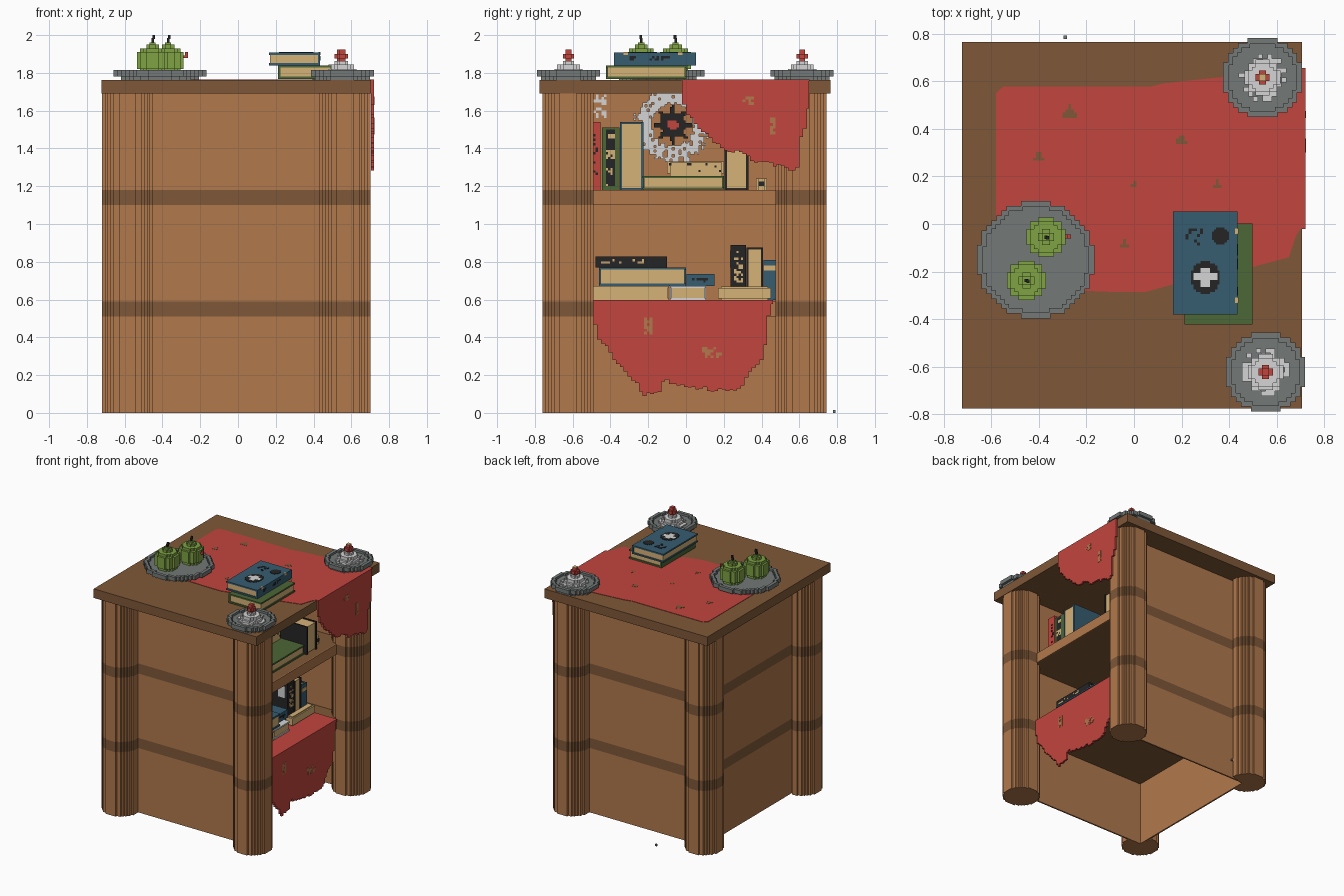
import bpy, bmesh, math, random

random.seed(4)
if "Cube" in bpy.data.objects:
    bpy.data.objects.remove(bpy.data.objects["Cube"])

# Palette (sRGB, stored as linear)
PALETTE = {"wood": (177, 120, 76), "dark_wood": (127, 88, 56), "red": (194, 69, 61),
           "grey": (115, 121, 119), "pale_grey": (213, 213, 213), "apple_green": (126, 162, 68),
           "book_green": (76, 103, 54), "blue": (54, 93, 113), "cream": (214, 178, 119),
           "black": (38, 37, 38)}
MATS, IDX = [], {}
for i, (key, rgb) in enumerate(PALETTE.items()):
    lin = [((c / 255 + 0.055) / 1.055) ** 2.4 for c in rgb] + [1]
    m = bpy.data.materials.new(key)
    m.use_nodes = True
    m.diffuse_color = lin
    m.node_tree.nodes["Principled BSDF"].inputs["Base Color"].default_value = lin
    MATS.append(m)
    IDX[key] = i


def prism(bm, pts, a, b, mat, axis=2):
    """Extrude a 2D outline from a to b along an axis."""
    def place(p, d):
        return (d, p[0], p[1]) if axis == 0 else (p[0], p[1], d)
    lo = [bm.verts.new(place(p, a)) for p in pts]
    hi = [bm.verts.new(place(p, b)) for p in pts]
    n = len(pts)
    faces = [bm.faces.new(lo[::-1]), bm.faces.new(hi)]
    faces += [bm.faces.new((lo[i], lo[(i + 1) % n], hi[(i + 1) % n], hi[i])) for i in range(n)]
    for f in faces:
        f.material_index = IDX[mat]


def finish(bm, name):
    bmesh.ops.recalc_face_normals(bm, faces=bm.faces)
    me = bpy.data.meshes.new(name)
    used = sorted({f.material_index for f in bm.faces})
    for f in bm.faces:
        f.material_index = used.index(f.material_index)
    bm.to_mesh(me)
    bm.free()
    for i in used:
        me.materials.append(MATS[i])
    bpy.context.collection.objects.link(bpy.data.objects.new(name, me))


def boxes(name, *parts):
    bm = bmesh.new()
    for lo, hi, mat in parts:
        prism(bm, [(lo[0], lo[1]), (hi[0], lo[1]), (hi[0], hi[1]), (lo[0], hi[1])], lo[2], hi[2], mat)
    finish(bm, name)


def stepped_circle(r, c):
    """Outline of a circle snapped to square cells of size c."""
    n = max(1, round(r / c))
    quad = []
    for i in range(n):
        w = c * max(1, round(math.sqrt(n * n - (i + 0.5) ** 2)))
        quad += [(w, i * c), (w, (i + 1) * c)]
    pts = []
    for k in range(4):
        for x, y in quad:
            p = [(x, y), (-y, x), (-x, -y), (y, -x)][k]
            if not pts or math.dist(p, pts[-1]) > 1e-5:
                pts.append(p)
    return pts


def stack(name, x, y, layers, c=0.02, clip=None):
    """Stepped discs piled up: (radius, bottom, top, material)."""
    bm = bmesh.new()
    for r, z0, z1, mat in layers:
        pts = [(x + p, y + q) for p, q in stepped_circle(r, c)]
        if clip:
            pts = list(dict.fromkeys(clip(p) for p in pts))
        prism(bm, pts, z0, z1, mat)
    finish(bm, name)


def cells(name, axis, depth, u, v, c, rule, t=0.008):
    """Thin plates on a grid; rule(u, v) gives a material or None."""
    bm = bmesh.new()
    for i in range(round((u[1] - u[0]) / c)):
        for j in range(round((v[1] - v[0]) / c)):
            a, b = u[0] + i * c, v[0] + j * c
            mat = rule(a + c / 2, b + c / 2)
            if mat:
                prism(bm, [(a, b), (a + c, b), (a + c, b + c), (a, b + c)], depth, depth + t, mat, axis)
    finish(bm, name)


def spots(name, axis, depth, u, v, mat, chance=0.4, c=0.012):
    cells(name, axis, depth, u, v, c, lambda a, b: mat if random.random() < chance else None, 0.004)


def book(name, lo, hi, thick, spine, mat):
    """Two covers, a spine on the +x or -x side, and inset pages."""
    t = 0.012
    low, high = list(hi), list(lo)
    low[thick], high[thick] = lo[thick] + t, hi[thick] - t
    s_lo, s_hi = list(lo), list(hi)
    p_lo, p_hi = [a + 0.007 for a in lo], [a - 0.007 for a in hi]
    if spine > 0:
        s_lo[0] = hi[0] - t
    else:
        s_hi[0] = lo[0] + t
    p_lo[thick], p_hi[thick] = low[thick], high[thick]
    boxes(name, (lo, low, mat), (high, hi, mat), (s_lo, s_hi, mat), (p_lo, p_hi, "cream"))


def drape(name, x0, x1, top, profile, step=0.02):
    """Hanging cloth with a ragged stepped hem."""
    y, end = profile[0][0], profile[-1][0]
    pts = [(end, top), (y, top)]
    while y < end - 1e-4:
        y2 = min(y + step, end)
        mid = (y + y2) / 2
        for (ya, za), (yb, zb) in zip(profile, profile[1:]):
            if ya <= mid <= yb:
                z = za + (zb - za) * (mid - ya) / (yb - ya) + random.uniform(-0.012, 0.012)
        pts += [(y, z), (y2, z)]
        y = y2
    bm = bmesh.new()
    prism(bm, pts, x0, x1, "red", 0)
    finish(bm, name)


# Cabinet: posts, walls and shelves, with dark bands at shelf height
BANDS = [(0, .51, "wood"), (.51, .59, "dark_wood"), (.59, 1.10, "wood"),
         (1.10, 1.18, "dark_wood"), (1.18, 1.69, "wood")]
WALL_X, WALL_FRONT, WALL_BACK = -.56, -.595, .58   # inner faces of the room
for px, sx in ((-.585, "left"), (.567, "right")):
    for py, sy in ((-.625, "front"), (.608, "back")):
        # posts at the closed side do not reach into the room
        def clip(p, s=1 if py < 0 else -1, cy=WALL_FRONT if py < 0 else WALL_BACK):
            return (WALL_X, cy) if p[0] > WALL_X and (p[1] - cy) * s > 0 else p
        stack(f"{sy}_{sx}_post", px, py, [(.135, a, b, m) for a, b, m in BANDS], .015,
              clip if px < 0 else None)
T = .012
for name, x0, x1, y0, y1 in (("front_wall", WALL_X - T, .565, WALL_FRONT - T, WALL_FRONT),
                             ("back_wall", WALL_X - T, .565, WALL_BACK, WALL_BACK + T),
                             ("side_wall", WALL_X - T, WALL_X, WALL_FRONT, WALL_BACK)):
    boxes(name, *[((x0, y0, a), (x1, y1, b), m) for a, b, m in BANDS])
boxes("top_board", ((-.722, -.775, 1.69), (.705, .765, 1.762), "dark_wood"))
for name, z in (("lower_shelf", .51), ("upper_shelf", 1.10)):
    boxes(name, ((WALL_X, WALL_FRONT, z), (.522, WALL_BACK, z + .08), "dark_wood"),
          ((.522, -.55, z), (.53, .54, z + .08), "wood"))

# Cloth on the top, with a hanging corner and worn holes
bm = bmesh.new()
prism(bm, [(-.58, -.2), (-.5, -.27), (-.1, -.285), (.05, -.285), (.16, -.255), (.3, -.21), (.5, -.18),
           (.65, -.14), (.68, -.05), (.7, -.02), (.72, 0), (.72, .655), (.6, .65), (.4, .62), (.25, .605),
           (.12, .59), (.07, .577), (-.55, .577), (-.58, .55)], 1.758, 1.765, "red")
finish(bm, "top_cloth")
drape("hanging_cloth", .705, .72, 1.764, [(-.02, 1.68), (0, 1.6), (.08, 1.5), (.13, 1.45), (.2, 1.4),
      (.3, 1.37), (.37, 1.33), (.5, 1.31), (.58, 1.28), (.6, 1.34), (.61, 1.45), (.64, 1.52), (.65, 1.7)])
for i, (x, y, r) in enumerate(((-.27, .475, .03), (-.4, .29, .024), (.2, .36, .024), (0, .17, .014),
                               (.35, .17, .018), (-.04, -.08, .018))):
    cells(f"cloth_hole_{i}", 2, 1.764, (x - r, x + r), (y - r, y + r), .012,
          lambda a, b: "dark_wood" if abs(a - x) < (r - b + y) * .6 else None, .002)

# Cloth over the lower shelf
boxes("shelf_cloth", ((-.2, -.49, .588), (.545, .46, .597), "red"))
drape("shelf_cloth_fall", .53, .545, .597, [(-.49, .52), (-.46, .38), (-.43, .36), (-.38, .28), (-.3, .2),
      (-.22, .1), (-.14, .11), (-.12, .17), (.05, .13), (.2, .12), (.28, .13), (.34, .21), (.4, .27),
      (.42, .37), (.44, .52), (.46, .58)])
for i, (x, y, z, w, h) in enumerate(((.72, .33, 1.655, .06, .05), (.72, .46, 1.52, .03, .09),
                                     (.545, -.2, .46, .045, .09), (.545, .14, .32, .11, .06))):
    spots(f"fall_hole_{i}", 0, x - .002, (y - w / 2, y + w / 2), (z - h / 2, z + h / 2), "wood", .6, .015)


# Plates with a raised rim
def plate(name, x, y, r, c):
    stack(name, x, y, [(r * .82, 1.762, 1.782, "grey"), (r, 1.782, 1.797, "grey")], c)
    bm = bmesh.new()
    outer = stepped_circle(r, c)
    f = (r - .025) / r
    for (ax, ay), (bx, by) in zip(outer, outer[1:] + outer[:1]):
        prism(bm, [(x + ax, y + ay), (x + bx, y + by), (x + bx * f, y + by * f), (x + ax * f, y + ay * f)],
              1.797, 1.814, "grey")
    finish(bm, name + "_rim")


plate("apple_plate", -.413, -.15, .247, .0206)

# Melted candles on small plates
for name, x, y, tip in (("back_candle", .54, .615, "cream"), ("front_candle", .553, -.622, "red")):
    plate(name + "_plate", x, y, .166, .0208)
    stack(name, x, y, [(.08, 1.795, 1.82, "pale_grey"), (.06, 1.82, 1.845, "pale_grey"),
                       (.03, 1.845, 1.862, "pale_grey"), (.018, 1.862, 1.875, "red"),
                       (.03, 1.875, 1.9, "red"), (.016, 1.9, 1.922, "red"), (.015, 1.922, 1.925, tip)], .015)
    cells(name + "_drips", 2, 1.797, (x - .1, x + .1), (y - .1, y + .1), .02,
          lambda a, b: "pale_grey" if math.hypot(a - x, b - y) < .1 and random.random() < .6 else None)

# Green fruit with dark stems and a worm
for name, x, y in (("right_apple", -.37, -.055), ("left_apple", -.452, -.237)):
    stack(name, x, y, [(.06, 1.797, 1.82, "apple_green"), (.083, 1.82, 1.91, "apple_green"),
                       (.068, 1.91, 1.93, "apple_green"), (.04, 1.93, 1.95, "apple_green"),
                       (.016, 1.95, 1.962, "apple_green")], .0165)
    boxes(name + "_stem", ((x - .007, y - .007, 1.96), (x + .007, y + .007, 1.985), "black"),
          ((x, y - .01, 1.98), (x + .013, y + .004, 2.0), "black"))
boxes("worm", ((-.295, -.06, 1.88), (-.27, -.045, 1.893), "red"),
      ((-.28, -.06, 1.88), (-.265, -.045, 1.91), "red"))

# Books on the top
book("green_top_book", (.212, -.423, 1.768), (.498, .003, 1.84), 2, -1, "book_green")
book("blue_top_book", (.163, -.38, 1.84), (.435, .052, 1.908), 2, 1, "blue")
stack("cover_moon", .363, -.05, [(.037, 1.907, 1.911, "black")], .009)


def emblem(a, b):
    a, b = abs(a - .3), b + .225
    if (a < .02 and -.045 < b < .04) or (a < .046 and abs(b - .005) < .016):
        return "pale_grey"
    return "black" if math.hypot(a, b * .85) < .06 else None


cells("cover_emblem", 2, 1.907, (.23, .37), (-.305, -.145), .01, emblem, .004)
spots("cover_marks", 2, 1.907, (.205, .29), (-.09, -.02), "black", .25)
spots("top_spine_marks", 0, .432, (-.3, -.08), (1.865, 1.89), "black", .4)
boxes("cover_corners", *[((.425, y - .012, 1.895), (.438, y + .012, 1.911), "cream") for y in (-.32, -.03)])

# Upper shelf: books and scrolls
S = 1.18
book("red_book", (.07, -.53, S), (.39, -.453, 1.54), 1, 1, "red")
book("green_book", (.07, -.445, S), (.39, -.352, 1.51), 1, 1, "book_green")
book("blue_book", (.02, -.35, S), (.39, -.225, 1.54), 1, -1, "blue")
book("flat_green_book", (.12, -.23, S + .002), (.44, .2, 1.255), 2, -1, "book_green")
boxes("cream_scroll", ((.17, -.1, 1.268), (.23, .2, 1.332), "cream"), ((.16, -.085, 1.255), (.24, .19, 1.325), "cream"))
book("black_book", (.12, .205, S), (.46, .33, 1.4), 1, -1, "black")
stack("small_scroll", .39, .4, [(.03, S, 1.24, "cream")], .015)
boxes("scroll_core", ((.418, .385, 1.2), (.424, .415, 1.225), "black"))
cells("green_spine_stripe", 0, .389, (-.424, -.376), (1.2, 1.5), .012,
      lambda a, b: "cream" if math.sin(b * 70) > .2 and random.random() < .7 else "black", .004)
spots("red_spine_marks", 0, .389, (-.49, -.465), (1.2, 1.5), "black", .18)
spots("scroll_marks", 0, .239, (-.09, .19), (1.275, 1.32), "black", .06)


# Cobweb and spider on the inside wall
def web(a, b):
    r, t = math.hypot(a + .07, b - 1.525), math.atan2(b - 1.525, a + .07)
    if r < .028:
        return "red"
    if r < .065 + .04 * max(0, math.cos(8 * t)):
        return "black"
    return "pale_grey" if .11 < r < .175 + random.uniform(0, .04) and random.random() < .88 else None


cells("spider_web", 0, WALL_X, (-.29, .14), (1.32, 1.69), .012, web)
spots("corner_web", 0, WALL_X, (-.49, -.42), (1.56, 1.68), "pale_grey", .5, .014)

# Lower shelf: books and scroll
S = .597
book("large_flat_book", (.0, -.5, S), (.38, -.09, .672), 2, -1, "cream")
book("grey_flat_book", (.0, -.085, S), (.38, .105, .672), 2, -1, "pale_grey")
book("blue_flat_book", (.05, -.46, .672), (.37, 0, .77), 2, -1, "blue")
book("black_flat_book", (.07, -.48, .77), (.35, -.1, .828), 2, 1, "black")
book("small_blue_book", (.05, .003, .672), (.33, .152, .735), 2, 1, "blue")
boxes("long_scroll", ((.3, .17, .605), (.36, .45, .66), "cream"), ((.31, .185, S), (.35, .435, .668), "cream"))
book("black_tall_book", (-.0, .235, S), (.27, .318, .89), 1, 1, "black")
book("cream_tall_book", (-.0, .32, S), (.27, .408, .875), 1, -1, "black")
book("blue_tall_book", (-.0, .41, S), (.27, .475, .81), 1, 1, "blue")
boxes("blue_spine_band", ((.268, .41, .755), (.274, .475, .78), "cream"))
boxes("tall_cover_emblem", ((.19, .232, .77), (.25, .236, .86), "pale_grey"))
spots("black_spine_marks", 0, .269, (.255, .3), (.69, .86), "cream", .4)
spots("flat_spine_marks", 0, .349, (-.45, -.15), (.79, .815), "cream", .25)
spots("small_spine_marks", 0, .329, (.02, .12), (.69, .715), "black", .4)

# Loose crumb on the ground
boxes("crumb", ((-.297, .778, 0), (-.282, .792, .015), "grey"))
